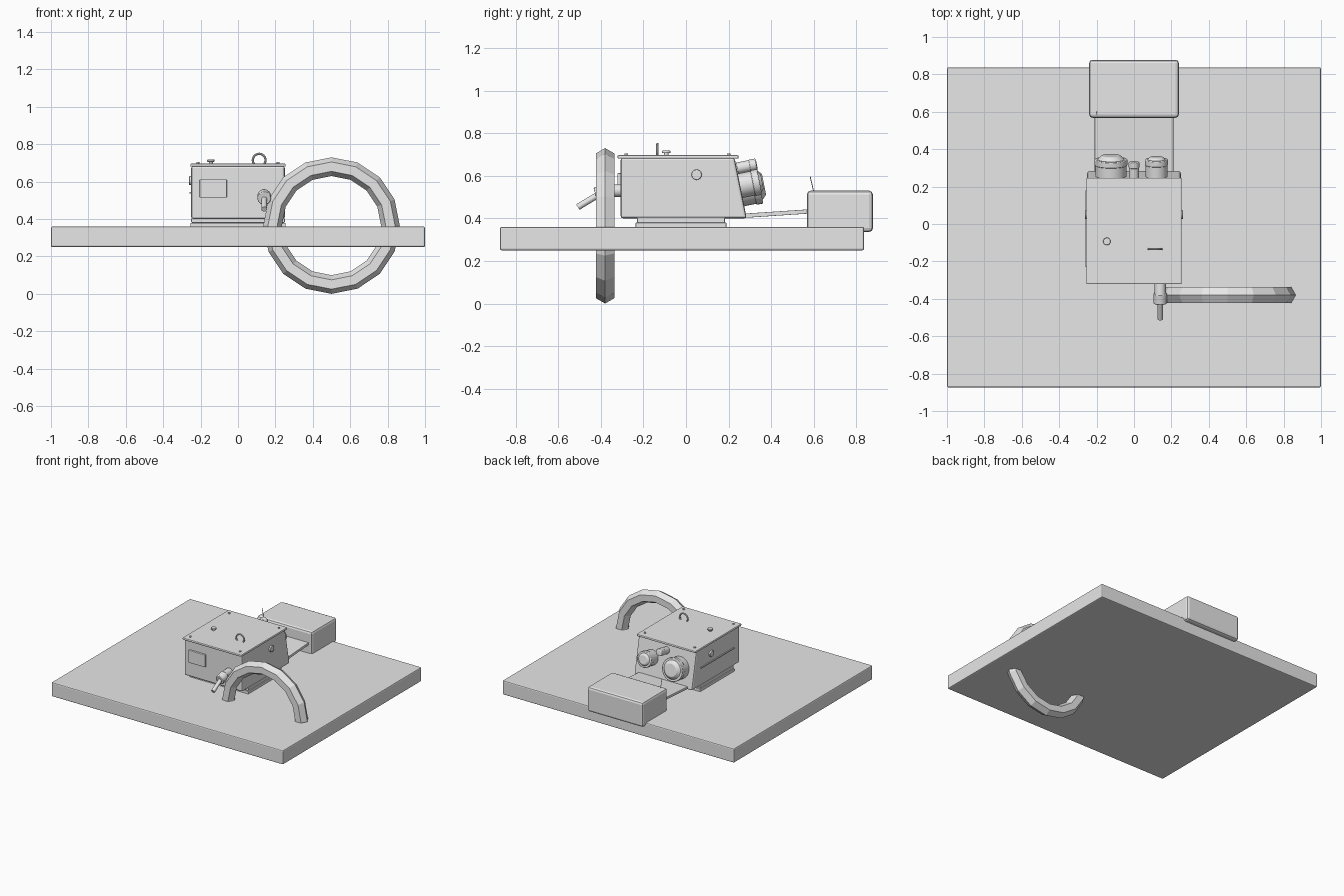
import bpy
import bmesh
import math
from mathutils import Vector

old = bpy.data.objects.get("Cube")
if old:
    bpy.data.objects.remove(old, do_unlink=True)

grey = bpy.data.materials.new("plain grey")
grey.use_nodes = True
grey.diffuse_color = (0.8, 0.8, 0.8, 1)
grey.node_tree.nodes["Principled BSDF"].inputs["Base Color"].default_value = (0.8, 0.8, 0.8, 1)


def finish(obj, name, bevel=0, segments=2, smooth=True):
    obj.name = name
    obj.data.materials.clear()
    obj.data.materials.append(grey)
    if bevel:
        mod = obj.modifiers.new("rounded edges", "BEVEL")
        mod.width = bevel
        mod.segments = segments
    if smooth:
        bpy.ops.object.select_all(action="DESELECT")
        obj.select_set(True)
        bpy.context.view_layer.objects.active = obj
        bpy.ops.object.shade_smooth_by_angle(angle=math.radians(35))
    return obj


def box(name, low, high, bevel=0):
    low, high = Vector(low), Vector(high)
    bpy.ops.mesh.primitive_cube_add(size=1, location=(low + high) / 2)
    obj = bpy.context.object
    obj.scale = high - low
    bpy.ops.object.transform_apply(location=False, rotation=False, scale=True)
    return finish(obj, name, bevel, smooth=False)


def rod(name, start, end, radius, sides=24, bevel=0, tip=None):
    start, end = Vector(start), Vector(end)
    axis = end - start
    bpy.ops.mesh.primitive_cone_add(vertices=sides, radius1=radius,
                                    radius2=radius if tip is None else tip,
                                    depth=axis.length, location=(start + end) / 2)
    obj = bpy.context.object
    obj.rotation_euler = axis.to_track_quat("Z", "Y").to_euler()
    return finish(obj, name, bevel)


def extrude_side(name, outline, half_width, bevel):
    """Extrude a (y, z) outline across x."""
    bm = bmesh.new()
    face = bm.faces.new([bm.verts.new((-half_width, y, z)) for y, z in outline])
    grown = bmesh.ops.extrude_face_region(bm, geom=[face])["geom"]
    moved = [v for v in grown if isinstance(v, bmesh.types.BMVert)]
    bmesh.ops.translate(bm, verts=moved, vec=(2 * half_width, 0, 0))
    bmesh.ops.recalc_face_normals(bm, faces=bm.faces)
    mesh = bpy.data.meshes.new(name)
    bm.to_mesh(mesh)
    bm.free()
    obj = bpy.data.objects.new(name, mesh)
    bpy.context.collection.objects.link(obj)
    return finish(obj, name, bevel, smooth=False)


# Board and the plinth under the housing
box("board", (-1, -0.874, 0.25), (1, 0.837, 0.36), 0.008)
box("plinth_lower", (-0.255, -0.237, 0.355), (0.255, 0.19, 0.38), 0.004)
box("plinth_upper", (-0.25, -0.23, 0.38), (0.25, 0.183, 0.405), 0.004)

# Housing with a slanted back, and its lid
extrude_side("housing", [(-0.307, 0.4), (0.285, 0.4), (0.228, 0.685), (-0.307, 0.685)], 0.25, 0.012)
box("lid", (-0.255, -0.322, 0.68), (0.255, 0.247, 0.697), 0.006)

# Lid fittings
rod("lid_knob_stem", (-0.145, -0.093, 0.69), (-0.145, -0.093, 0.708), 0.011)
rod("lid_knob_cap", (-0.145, -0.093, 0.706), (-0.145, -0.093, 0.718), 0.02, bevel=0.003)
bpy.ops.mesh.primitive_torus_add(major_radius=0.034, minor_radius=0.006, major_segments=24,
                                 minor_segments=8, location=(0.113, -0.134, 0.715),
                                 rotation=(math.pi / 2, 0, 0))
finish(bpy.context.object, "lid_handle")
for x in (-0.215, 0.215):
    for y in (-0.28, 0.2):
        rod("lid_screw", (x, y, 0.69), (x, y, 0.704), 0.008, 12)

# Side bolts, side strip and front panel
for side in (-1, 1):
    rod("side_bolt", (side * 0.24, 0.05, 0.605), (side * 0.262, 0.05, 0.605), 0.024, bevel=0.003)
box("side_strip", (-0.258, -0.23, 0.537), (-0.245, 0.18, 0.545))
box("front_panel", (-0.205, -0.322, 0.515), (-0.06, -0.3, 0.612), 0.004)

# Three capped drums on the slanted back, square to it
slant = Vector((0, 0.98, 0.197))
for name, x, z, radius, length in (("large_drum", -0.123, 0.535, 0.083, 0.1),
                                   ("medium_drum", 0.12, 0.55, 0.058, 0.1),
                                   ("small_drum", 0, 0.635, 0.027, 0.085)):
    base = Vector((x, 0.24, z))
    end = base + slant * length
    rod(name, base, end, radius, 32)
    rod(name + "_rim", end - slant * 0.025, end + slant * 0.008, radius * 1.06, 32, 0.004)
    rod(name + "_cap", end, end + slant * radius * 0.35, radius * 0.95, 32, 0.004, radius * 0.6)

# Rear box joined to the housing by a sloping plate
box("rear_box", (-0.24, 0.568, 0.336), (0.24, 0.878, 0.53), 0.018)
extrude_side("link_plate", [(0.27, 0.402), (0.6, 0.424), (0.6, 0.444), (0.27, 0.422)], 0.21, 0.002)
rod("rear_wire", (-0.2, 0.6, 0.525), (-0.2, 0.583, 0.597), 0.002, 6)

# Crank hub and lever
rod("crank_shaft", (0.14, -0.29, 0.53), (0.14, -0.38, 0.53), 0.03)
rod("crank_hub", (0.14, -0.37, 0.525), (0.14, -0.425, 0.51), 0.036, bevel=0.004)
rod("crank_lever", (0.14, -0.4, 0.518), (0.14, -0.508, 0.453), 0.015, 16)

# Faceted ring through the board
bpy.ops.mesh.primitive_torus_add(major_radius=0.315, minor_radius=0.05, major_segments=16,
                                 minor_segments=6, location=(0.5, -0.38, 0.365),
                                 rotation=(math.pi / 2, 0, 0))
finish(bpy.context.object, "ring", smooth=False)
